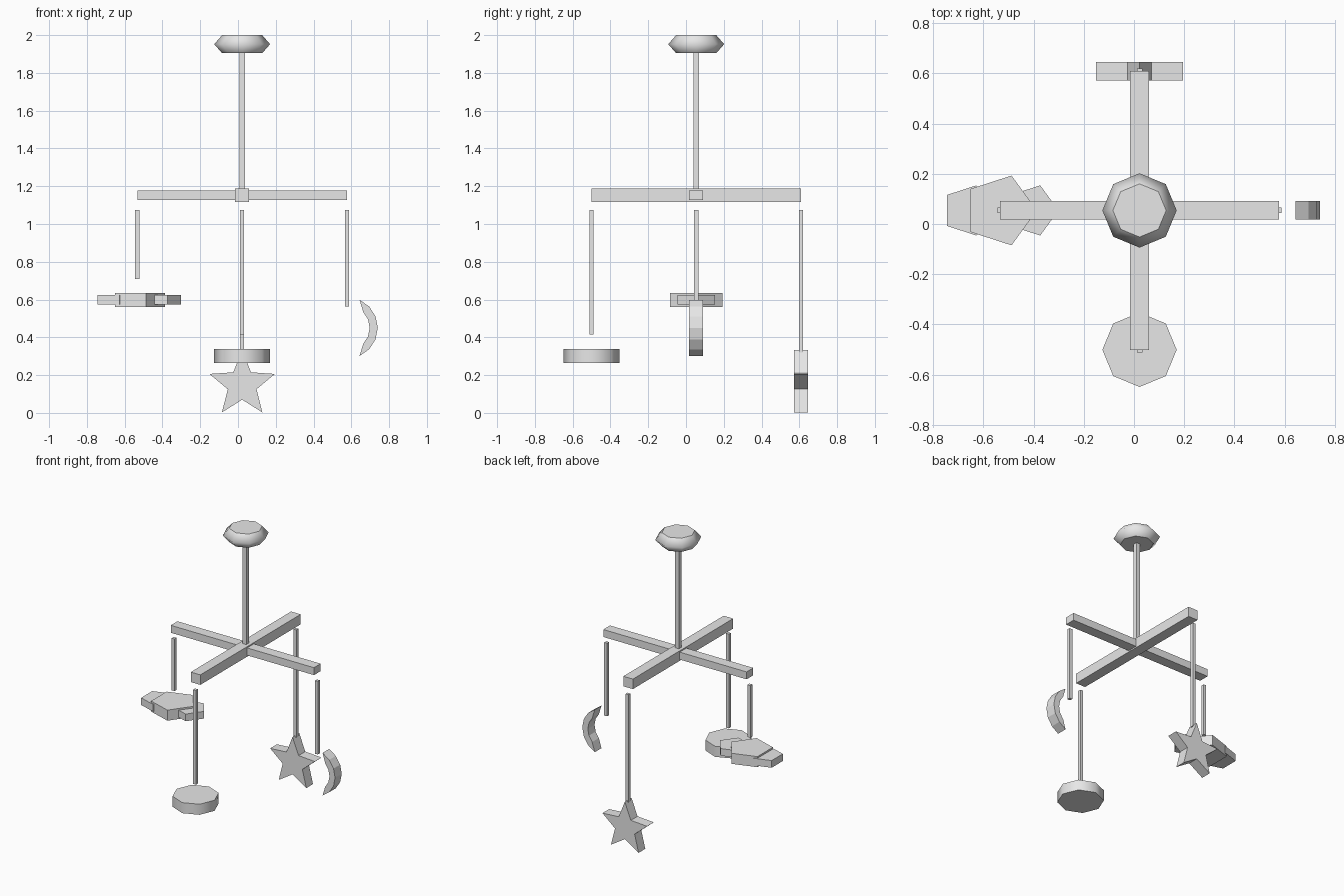
import bpy, math
from math import cos, sin, radians

cube = bpy.data.objects.get("Cube")
if cube:
    bpy.data.objects.remove(cube, do_unlink=True)

GREY = (0.8, 0.8, 0.8, 1)
mat = bpy.data.materials.new("plain_grey")
mat.use_nodes = True
mat.diffuse_color = GREY
mat.node_tree.nodes["Principled BSDF"].inputs["Base Color"].default_value = GREY

CX, CY = 0.022, 0.054      # hanging axis
ARM, THICK = 0.555, 0.074  # arm reach and toy thickness


def make(name, verts, faces):
    mesh = bpy.data.meshes.new(name)
    mesh.from_pydata(verts, [], faces)
    mesh.materials.append(mat)
    obj = bpy.data.objects.new(name, mesh)
    bpy.context.collection.objects.link(obj)
    return obj


def loft(name, rings):
    """Skin a stack of equal rings and close both ends."""
    n = len(rings[0])
    verts = [v for ring in rings for v in ring]
    faces = [tuple(reversed(range(n)))]
    for k in range(len(rings) - 1):
        for i in range(n):
            j = (i + 1) % n
            faces.append((k * n + i, k * n + j, (k + 1) * n + j, (k + 1) * n + i))
    faces.append(tuple(range(len(verts) - n, len(verts))))
    return make(name, verts, faces)


def polygon(n, r, x, y, z):
    return [(x + r * cos(math.tau * i / n), y + r * sin(math.tau * i / n), z)
            for i in range(n)]


def box(name, x, y, z0, z1, wx, wy):
    def ring(z):
        return [(x + a * wx / 2, y + b * wy / 2, z)
                for a, b in ((-1, -1), (1, -1), (1, 1), (-1, 1))]
    return loft(name, [ring(z0), ring(z1)])


def upright_plate(name, outline, y):
    """Extrude a counter-clockwise (x, z) outline along y."""
    return loft(name, [[(x, y + s * THICK / 2, z) for x, z in outline]
                       for s in (1, -1)])


def smooth_sides(obj):
    for p in obj.data.polygons:
        p.use_smooth = abs(p.normal.z) < 0.95
    for e in obj.data.edges:
        z = [obj.data.vertices[v].co.z for v in e.vertices]
        ends = (min(v.co.z for v in obj.data.vertices), max(v.co.z for v in obj.data.vertices))
        e.use_edge_sharp = z[0] == z[1] and z[0] in ends


# Ceiling mount, drop rod and crossed arms
smooth_sides(loft("ceiling_mount", [polygon(8, r, CX, CY, z) for r, z in
                                    ((0.106, 1.904), (0.148, 1.952), (0.106, 2.0))]))
box("drop_rod", CX, CY, 1.15, 1.93, 0.03, 0.03)
box("side_arm", CX, CY, 1.126, 1.178, 2 * ARM, THICK)
box("long_arm", CX, CY, 1.117, 1.187, THICK, 2 * ARM)

# Strings below the arm ends
for name, dx, dy, bottom in (("front", 0, -1, 0.415), ("back", 0, 1, 0.32),
                             ("left", 1, 0, 0.563), ("right", -1, 0, 0.71)):
    box(name + "_string", CX + dx * ARM, CY + dy * ARM, bottom, 1.075, 0.022, 0.022)

# Eight-sided disc
smooth_sides(loft("disc", [polygon(8, 0.148, CX, CY - ARM, z) for z in (0.265, 0.339)]))

# Star
star = []
for i in range(10):
    a, r = radians(90 + 36 * i), (0.08 if i % 2 else 0.182)
    star.append((CX + r * cos(a), 0.15 + r * sin(a)))
upright_plate("star", star, CY + ARM)

# Crescent: outer arc up, inner arc back down
arc = [(0.163, a) for a in (-66, -44, -22, 0, 22, 44, 66)]
arc += [(0.12, a) for a in (44, 22, 0, -22, -44)]
upright_plate("crescent", [(CX + ARM + r * cos(radians(a)), 0.45 + r * sin(radians(a)))
                           for r, a in arc], CY)

# Cloud of three flat pentagons
for name, dx, r, t in (("cloud_middle", 0, 0.146, THICK),
                       ("cloud_outer", -0.127, 0.105, 0.05),
                       ("cloud_inner", 0.127, 0.105, 0.05)):
    loft(name, [polygon(5, r, CX - ARM + dx, CY, 0.598 + s * t / 2) for s in (-1, 1)])
